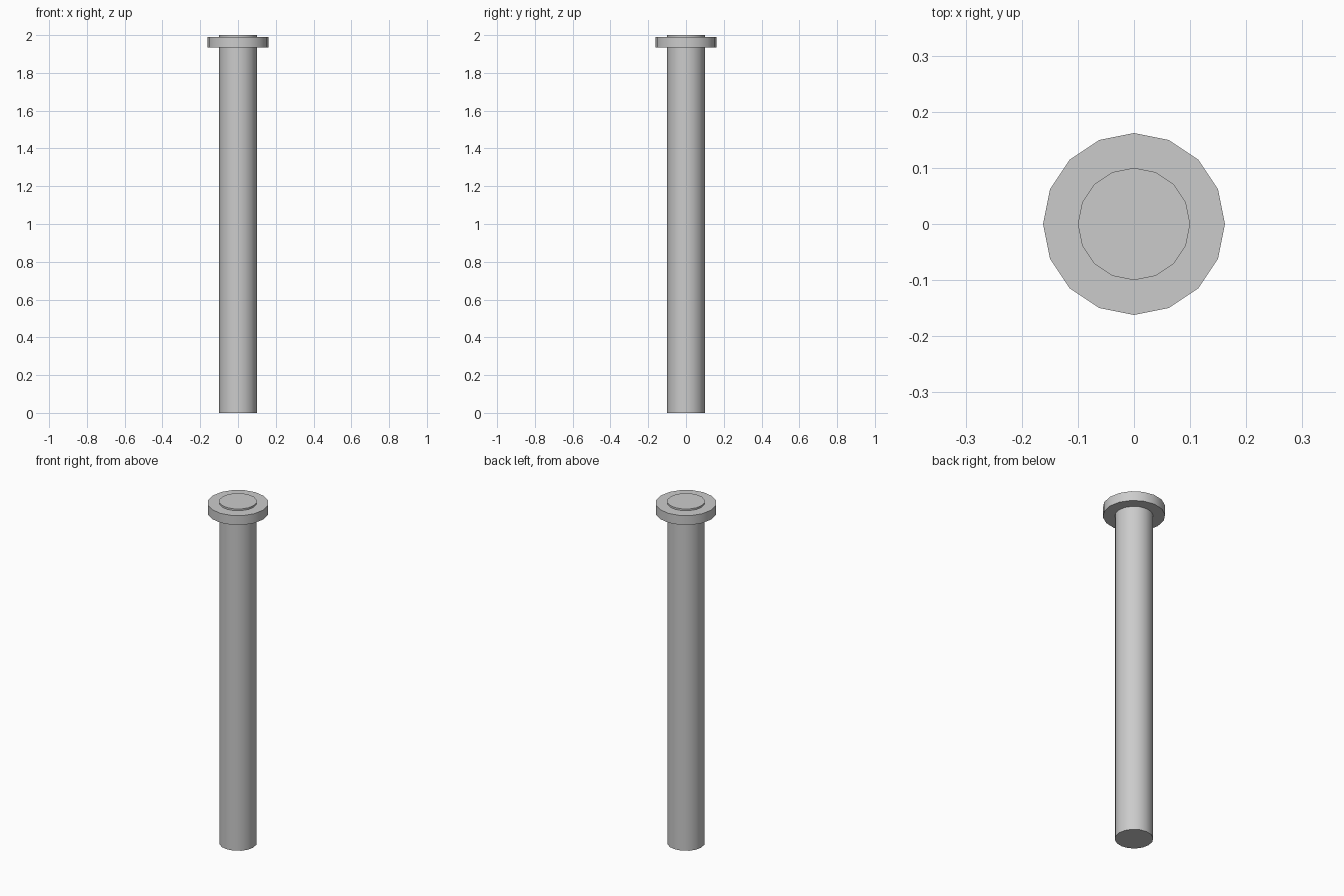
import bpy

if "Cube" in bpy.data.objects:
    bpy.data.objects.remove(bpy.data.objects["Cube"])

SIDES = 16


def cylinder(name, radius, z0, z1):
    bpy.ops.mesh.primitive_cylinder_add(
        vertices=SIDES, radius=radius, depth=z1 - z0,
        location=(0, 0, (z0 + z1) / 2))
    obj = bpy.context.object
    obj.name = name
    bpy.ops.object.shade_smooth_by_angle()
    return obj


# Long round shaft, its end standing slightly proud of the collar
cylinder("shaft", 0.1, 0.0, 2.0)

# Flat collar around the top
cylinder("collar", 0.162, 1.935, 1.99)
